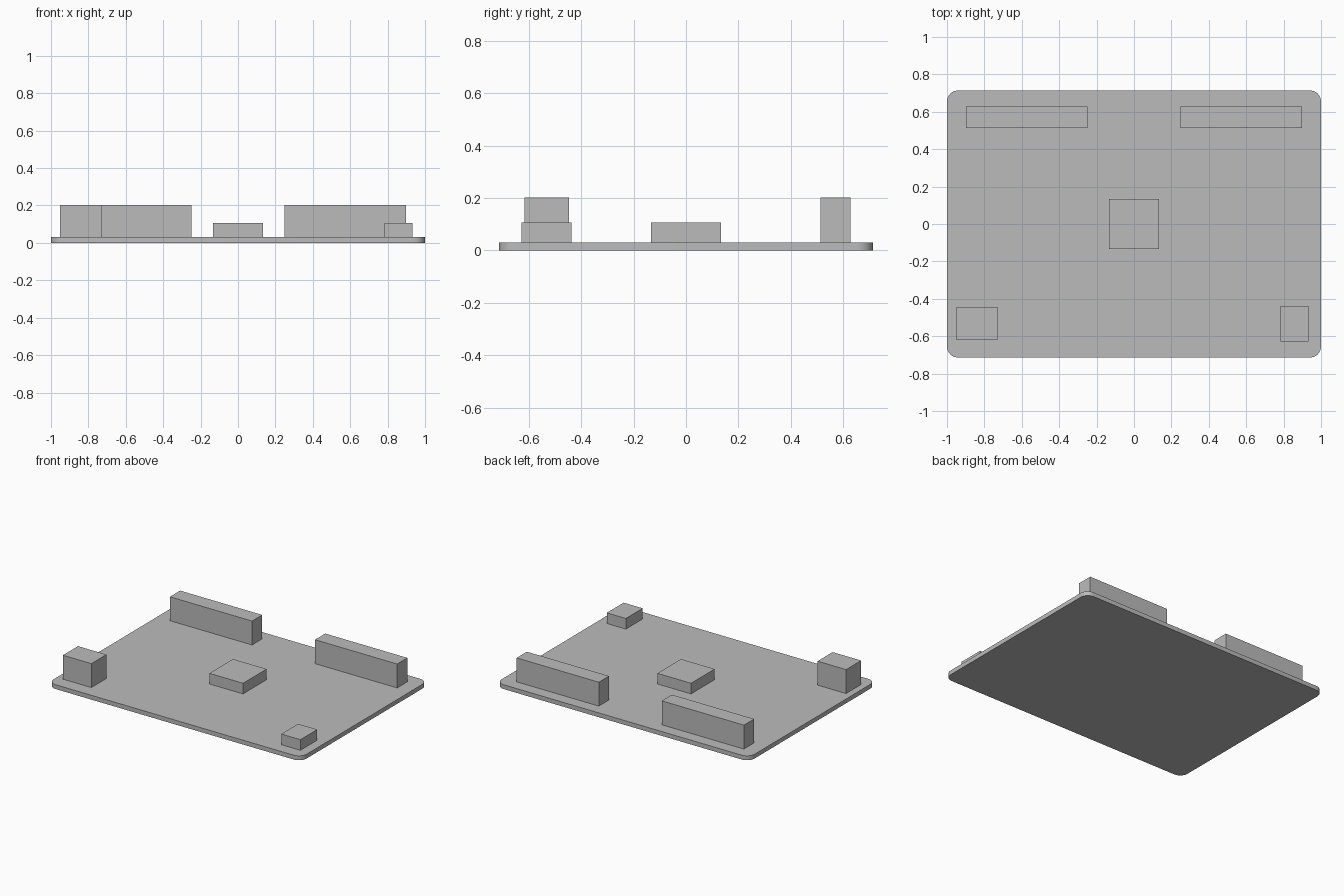
import bpy
import bmesh
import math

old = bpy.data.objects.get("Cube")
if old:
    bpy.data.objects.remove(old, do_unlink=True)

grey = bpy.data.materials.new("plain grey")
grey.use_nodes = True
grey.diffuse_color = (0.5, 0.5, 0.5, 1)
grey.node_tree.nodes["Principled BSDF"].inputs["Base Color"].default_value = (0.5, 0.5, 0.5, 1)

BOARD_TOP = 0.031
LOW, TALL = 0.107, 0.202


def block(name, x, y, z, corner=0.0):
    """Box spanning the given (min, max) ranges, with optional rounded upright edges."""
    bm = bmesh.new()
    bmesh.ops.create_cube(bm, size=1)
    for v in bm.verts:
        for axis, (low, high) in enumerate((x, y, z)):
            v.co[axis] = high if v.co[axis] > 0 else low
    if corner:
        upright = [e for e in bm.edges
                   if abs(e.verts[0].co.z - e.verts[1].co.z) > 0.001]
        bmesh.ops.bevel(bm, geom=upright, offset=corner, segments=10,
                        profile=0.5, affect='EDGES')
    mesh = bpy.data.meshes.new(name)
    bm.to_mesh(mesh)
    bm.free()
    mesh.materials.append(grey)
    obj = bpy.data.objects.new(name, mesh)
    bpy.context.collection.objects.link(obj)
    return obj


# Base board with rounded corners
board = block("board", (-1, 1), (-0.714, 0.714), (0, BOARD_TOP), corner=0.06)
bpy.ops.object.select_all(action='DESELECT')
board.select_set(True)
bpy.context.view_layer.objects.active = board
bpy.ops.object.shade_smooth_by_angle(angle=math.radians(30))

# Pair of long header strips along the back edge
for side, x in (("right", (-0.898, -0.249)), ("left", (0.249, 0.898))):
    block("header_strip_" + side, x, (0.514, 0.629), (BOARD_TOP, TALL))

# Central chip
block("chip", (-0.133, 0.133), (-0.133, 0.133), (BOARD_TOP, LOW))

# Front corner sockets
block("tall_socket", (-0.952, -0.727), (-0.617, -0.447), (BOARD_TOP, TALL))
block("low_socket", (0.782, 0.933), (-0.628, -0.438), (BOARD_TOP, LOW))
